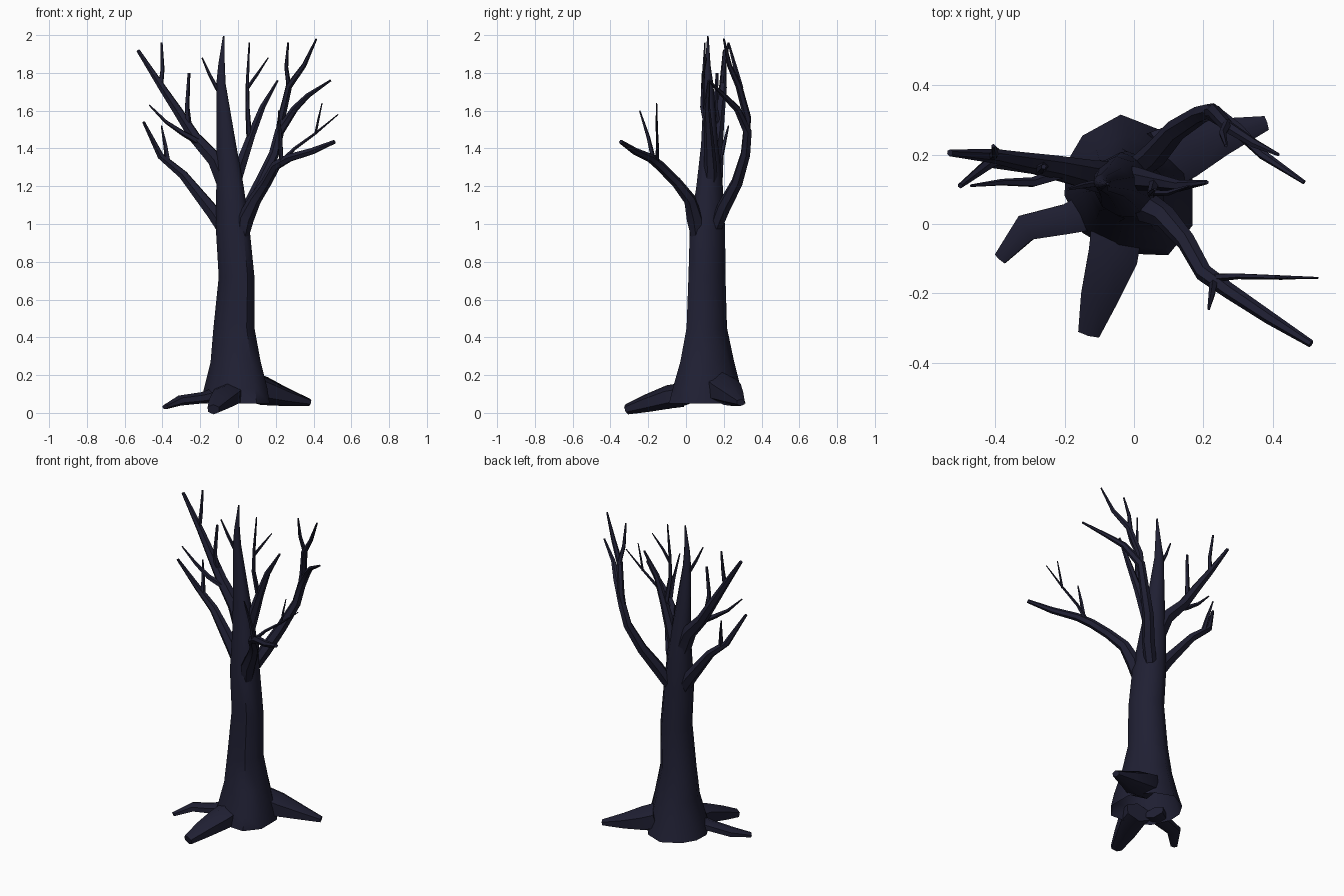
import bpy, bmesh, math
from mathutils import Vector

bark = bpy.data.materials.new("dark bark")
bark.diffuse_color = (0.014, 0.014, 0.033, 1)


def make_object(name, rings, cap_start=True):
    """Skin a list of vertex rings and cap the ends."""
    bm = bmesh.new()
    loops = [[bm.verts.new(p) for p in ring] for ring in rings]
    n = len(loops[0])
    for a, b in zip(loops, loops[1:]):
        for i in range(n):
            j = (i + 1) % n
            bm.faces.new((a[i], a[j], b[j], b[i]))
    if cap_start:
        bm.faces.new(loops[0][::-1])
    bm.faces.new(loops[-1])
    bmesh.ops.recalc_face_normals(bm, faces=bm.faces)
    mesh = bpy.data.meshes.new(name)
    bm.to_mesh(mesh)
    bm.free()
    mesh.materials.append(bark)
    ob = bpy.data.objects.new(name, mesh)
    bpy.context.collection.objects.link(ob)
    for o in bpy.context.selected_objects:
        o.select_set(False)
    bpy.context.view_layer.objects.active = ob
    ob.select_set(True)
    bpy.ops.object.shade_smooth_by_angle(angle=math.radians(50))
    return ob


def limb(name, path, sides=6, flat=1.0, phase=0.0):
    """Tapering tube through (x, y, z, radius) points."""
    pts = [Vector(p[:3]) for p in path]
    rings = []
    side = None
    for i, p in enumerate(pts):
        t = (pts[min(i + 1, len(pts) - 1)] - pts[max(i - 1, 0)]).normalized()
        if side is None:
            side = t.cross(Vector((0, 0, 1)))
        side = (side - t * side.dot(t)).normalized()
        up = side.cross(t)
        r = path[i][3]
        ring = []
        for k in range(sides):
            a = 2 * math.pi * k / sides + phase
            ring.append(p + side * math.cos(a) * r + up * math.sin(a) * r * flat)
        rings.append(ring)
    return make_object(name, rings)


# Trunk: uneven outline scaled to the x range and y range of each ring
outline = [(1, 0.2), (1, -0.58), (0.62, -1), (-0.2, -0.97), (-0.72, -0.68),
           (-1, -0.15), (-0.98, 0.3), (-0.72, 0.7), (-0.12, 1), (0.5, 0.78)]
trunk = [
    (0.05, -0.20, 0.168, -0.09, 0.315), (0.13, -0.18, 0.155, -0.07, 0.29),
    (0.27, -0.145, 0.12, -0.03, 0.255), (0.45, -0.13, 0.087, 0.003, 0.217),
    (0.72, -0.102, 0.087, 0.013, 0.209), (0.97, -0.117, 0.062, 0.02, 0.207),
    (1.20, -0.115, 0.03, 0.055, 0.195), (1.42, -0.115, -0.01, 0.08, 0.17),
    (1.74, -0.115, -0.065, 0.095, 0.145), (1.84, -0.105, -0.07, 0.10, 0.13),
    (1.995, -0.080, -0.072, 0.112, 0.12),
]
rings = [[((x0 + x1) / 2 + (x1 - x0) / 2 * u, (y0 + y1) / 2 + (y1 - y0) / 2 * v, z)
          for u, v in outline] for z, x0, x1, y0, y1 in trunk]
make_object("trunk", rings, cap_start=False)

# Roots, with a ridge on top
ridge = math.pi / 2
limb("root_front", [(-0.05, -0.02, 0.095, 0.085), (-0.06, -0.09, 0.085, 0.083),
                    (-0.10, -0.21, 0.05, 0.062), (-0.13, -0.315, 0.018, 0.036)], 6, 0.75, ridge)
limb("root_left", [(-0.12, 0.04, 0.095, 0.065), (-0.19, 0.015, 0.08, 0.05),
                   (-0.31, -0.01, 0.065, 0.045), (-0.385, -0.10, 0.032, 0.022)], 6, 0.6, ridge)
limb("root_right", [(0.07, 0.18, 0.14, 0.10), (0.14, 0.21, 0.115, 0.095),
                    (0.25, 0.25, 0.085, 0.062), (0.38, 0.29, 0.055, 0.024)], 6, 0.8, ridge)

# Main branches
limb("branch_left_low", [(-0.06, 0.13, 0.96, 0.045), (-0.13, 0.14, 1.06, 0.040),
                         (-0.29, 0.17, 1.26, 0.026), (-0.41, 0.18, 1.36, 0.019),
                         (-0.50, 0.11, 1.54, 0.008)])
limb("branch_left_high", [(-0.06, 0.13, 1.20, 0.05), (-0.12, 0.14, 1.34, 0.044),
                          (-0.23, 0.165, 1.46, 0.033), (-0.32, 0.18, 1.60, 0.027),
                          (-0.40, 0.195, 1.72, 0.021), (-0.53, 0.205, 1.92, 0.010)])
limb("branch_front_right", [(0.02, 0.06, 0.91, 0.03), (0.04, 0.045, 1.03, 0.045),
                            (0.09, 0.02, 1.13, 0.034), (0.15, -0.05, 1.22, 0.028),
                            (0.20, -0.14, 1.31, 0.026), (0.27, -0.19, 1.35, 0.023),
                            (0.39, -0.27, 1.385, 0.019), (0.51, -0.345, 1.435, 0.011)])
limb("branch_back_right", [(0.01, 0.16, 0.99, 0.035), (0.06, 0.20, 1.09, 0.038),
                           (0.12, 0.27, 1.22, 0.032), (0.19, 0.315, 1.37, 0.027),
                           (0.22, 0.325, 1.49, 0.025), (0.30, 0.27, 1.61, 0.019),
                           (0.37, 0.20, 1.68, 0.014), (0.49, 0.12, 1.76, 0.006)])
limb("branch_back_upper", [(0.205, 0.32, 1.44, 0.014), (0.23, 0.325, 1.56, 0.021),
                           (0.27, 0.28, 1.73, 0.018), (0.35, 0.23, 1.84, 0.013),
                           (0.415, 0.20, 1.98, 0.005)])
limb("branch_centre_right", [(-0.03, 0.13, 1.18, 0.04), (0.01, 0.13, 1.30, 0.034),
                             (0.07, 0.12, 1.47, 0.024), (0.13, 0.11, 1.62, 0.017),
                             (0.21, 0.12, 1.76, 0.006)])

# Twigs
twigs = [
    [(-0.37, 0.175, 1.32, 0.016), (-0.385, 0.20, 1.42, 0.011), (-0.405, 0.225, 1.52, 0.004)],
    [(-0.20, 0.15, 1.43, 0.020), (-0.29, 0.12, 1.48, 0.015), (-0.38, 0.12, 1.54, 0.010),
     (-0.47, 0.11, 1.63, 0.004)],
    [(-0.26, 0.17, 1.50, 0.018), (-0.27, 0.155, 1.62, 0.013), (-0.26, 0.165, 1.80, 0.008)],
    [(-0.41, 0.195, 1.73, 0.014), (-0.40, 0.20, 1.82, 0.011), (-0.405, 0.225, 1.96, 0.006)],
    [(-0.09, 0.12, 1.68, 0.012), (-0.15, 0.11, 1.79, 0.009), (-0.19, 0.10, 1.88, 0.004)],
    [(0.06, 0.12, 1.45, 0.016), (0.05, 0.085, 1.62, 0.012), (0.05, 0.09, 1.76, 0.009),
     (0.06, 0.10, 1.96, 0.004)],
    [(0.05, 0.09, 1.72, 0.010), (0.10, 0.09, 1.79, 0.008), (0.16, 0.11, 1.88, 0.003)],
    [(0.27, 0.29, 1.72, 0.014), (0.255, 0.26, 1.83, 0.011), (0.265, 0.225, 1.96, 0.005)],
    [(0.21, -0.155, 1.31, 0.014), (0.30, -0.15, 1.40, 0.009), (0.41, -0.153, 1.48, 0.007),
     (0.53, -0.155, 1.58, 0.003)],
    [(0.41, -0.153, 1.475, 0.007), (0.425, -0.155, 1.55, 0.006), (0.445, -0.155, 1.64, 0.003)],
    [(0.23, -0.165, 1.31, 0.014), (0.225, -0.20, 1.46, 0.010), (0.215, -0.245, 1.60, 0.004)],
]
for i, path in enumerate(twigs):
    limb(f"twig_{i + 1}", path, 5)
